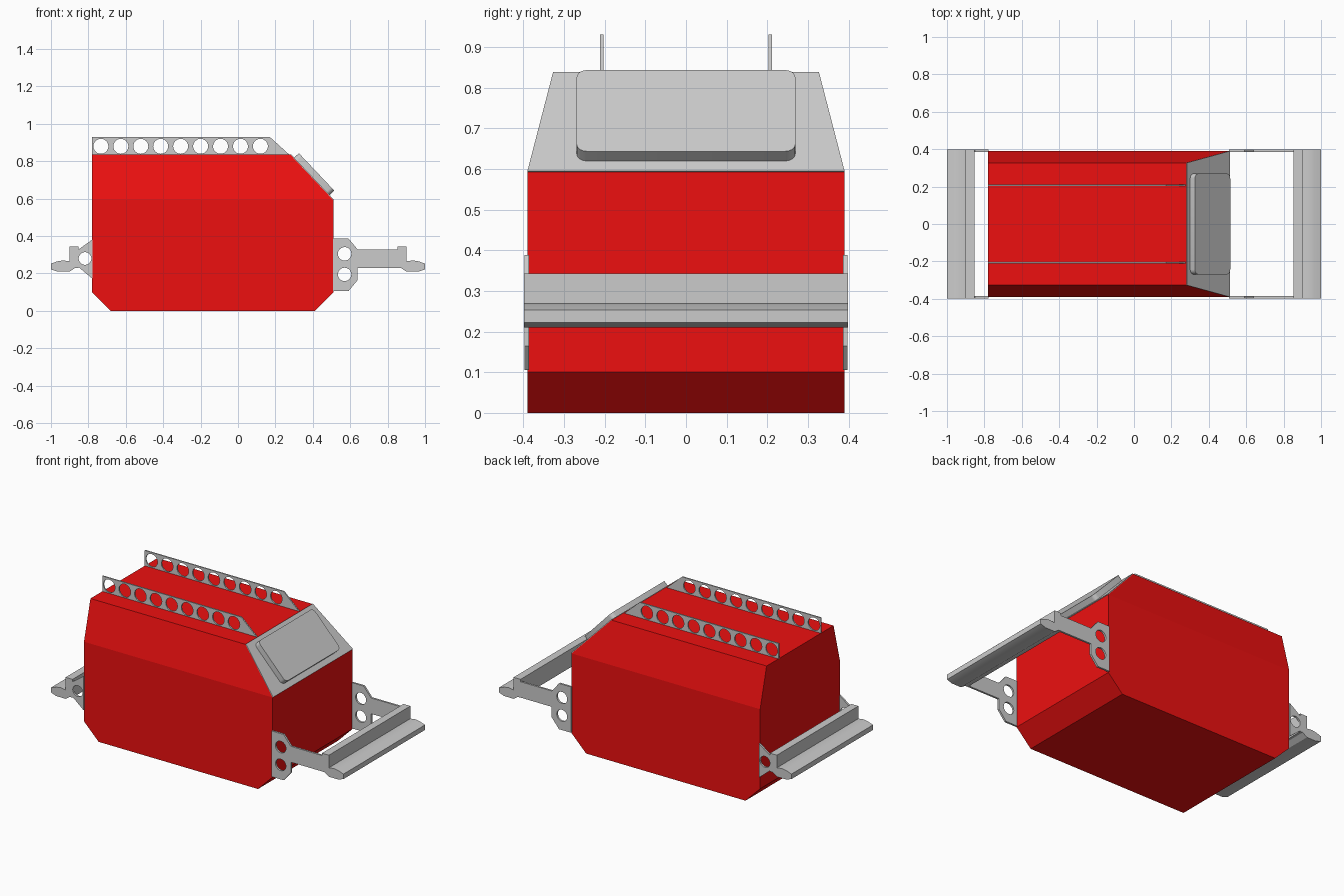
import bpy, bmesh
from math import cos, sin, pi
from mathutils import Matrix, Vector

if "Cube" in bpy.data.objects:
    bpy.data.objects.remove(bpy.data.objects["Cube"])


def finish(name, mesh, smooth=False):
    obj = bpy.data.objects.new(name, mesh)
    bpy.context.collection.objects.link(obj)
    if smooth:
        bpy.ops.object.select_all(action='DESELECT')
        obj.select_set(True)
        bpy.context.view_layer.objects.active = obj
        bpy.ops.object.shade_smooth_by_angle(angle=pi / 6)
    return obj


def circle(cx, cy, r, n=24):
    return [(cx + r * cos(2 * pi * i / n), cy + r * sin(2 * pi * i / n)) for i in range(n)]


def plate(name, outline, thickness, matrix, holes=()):
    """Filled outline with round holes, extruded to a given thickness."""
    curve = bpy.data.curves.new(name + "_outline", 'CURVE')
    curve.dimensions = '2D'
    curve.fill_mode = 'BOTH'
    curve.extrude = thickness / 2
    for loop in [outline] + [circle(*h) for h in holes]:
        spline = curve.splines.new('POLY')
        spline.points.add(len(loop) - 1)
        for p, (x, y) in zip(spline.points, loop):
            p.co = (x, y, 0, 1)
        spline.use_cyclic_u = True
    temp = bpy.data.objects.new(name + "_temp", curve)
    bpy.context.collection.objects.link(temp)
    deps = bpy.context.evaluated_depsgraph_get()
    mesh = bpy.data.meshes.new_from_object(temp.evaluated_get(deps))
    bpy.data.objects.remove(temp)
    bm = bmesh.new()
    bm.from_mesh(mesh)
    bmesh.ops.remove_doubles(bm, verts=bm.verts, dist=1e-5)
    bmesh.ops.recalc_face_normals(bm, faces=bm.faces)
    bm.to_mesh(mesh)
    bm.free()
    mesh.transform(matrix)
    return finish(name, mesh, True)


def upright(y):
    """Stands an XY outline up in the XZ plane at depth y."""
    return Matrix.Translation((0, y, 0)) @ Matrix.Rotation(pi / 2, 4, 'X')


red = bpy.data.materials.new("red_paint")
red.diffuse_color = (0.85, 0.005, 0.005, 1)
red.use_nodes = True
red.node_tree.nodes["Principled BSDF"].inputs["Base Color"].default_value = red.diffuse_color

# Body: side profile with half-widths, tapered above the shoulder line
profile = [(-.78, .10, .39), (-.68, 0, .39), (.41, 0, .39), (.51, .10, .39),
           (.51, .592, .39), (.28, .835, .327), (-.78, .835, .327), (-.78, .592, .39)]
bm = bmesh.new()
sides = [[bm.verts.new((x, s * w, z)) for x, z, w in profile] for s in (-1, 1)]
for side in sides:
    bm.faces.new([side[i] for i in (0, 1, 2, 3, 4, 7)])
    bm.faces.new([side[i] for i in (7, 4, 5, 6)])
for i in range(8):
    j = (i + 1) % 8
    bm.faces.new((sides[0][i], sides[0][j], sides[1][j], sides[1][i]))
bmesh.ops.recalc_face_normals(bm, faces=bm.faces)
mesh = bpy.data.meshes.new("body")
bm.to_mesh(mesh)
bm.free()
mesh.materials.append(red)
finish("body", mesh)

# Grey sloped front panel
mesh = bpy.data.meshes.new("sloped_panel")
mesh.from_pydata([(.51, -.39, .592), (.51, .39, .592), (.28, .327, .835), (.28, -.327, .835)],
                 [], [(0, 1, 2, 3)])
panel = finish("sloped_panel", mesh)
mod = panel.modifiers.new("thickness", 'SOLIDIFY')
mod.thickness = .004
mod.offset = 1

# Raised hatch with rounded corners on the slope
up = Vector((-.23, 0, .243)).normalized()
across = Vector((0, 1, 0))
normal = across.cross(up)
centre = Vector((.3925, 0, .717)) + normal * .019
frame = Matrix((across, up, normal)).transposed().to_4x4()
hw, hh, r = .269, .1375, .025
corners = [(1, 1, 0), (-1, 1, 1), (-1, -1, 2), (1, -1, 3)]
outline = [(sx * (hw - r) + r * cos((q + k / 5) * pi / 2),
            sy * (hh - r) + r * sin((q + k / 5) * pi / 2))
           for sx, sy, q in corners for k in range(6)]
plate("hatch", outline, .038, Matrix.Translation(centre) @ frame)

# Perforated roof rails and bumper brackets, one of each per side
rail = [(-.78, .833), (.277, .833), (.17, .93), (-.78, .93)]
rail_holes = [(-.733 + .1066 * i, .88, .04) for i in range(9)]
front_arm = [(.508, .105), (.59, .105), (.64, .165), (.64, .23), (.87, .23),
             (.87, .328), (.64, .328), (.59, .388), (.508, .388)]
rear_arm = [(-.778, .172), (-.778, .382), (-.85, .33), (-.87, .33), (-.87, .232), (-.85, .232)]
for s, label in ((-1, "right"), (1, "left")):
    plate("roof_rail_" + label, rail, .008, upright(s * .207), rail_holes)
    plate("front_bracket_" + label, front_arm, .012, upright(s * .3915),
          [(.57, .305, .036), (.57, .195, .036)])
    plate("rear_bracket_" + label, rear_arm, .012, upright(s * .3915), [(-.818, .28, .034)])

# Bumpers: the same stepped bar at both ends
bar = [(.853, .23), (.87, .23), (.90, .21), (.965, .21), (1.0, .222), (1.0, .253),
       (.965, .265), (.935, .27), (.90, .265), (.90, .343), (.853, .343)]
for s, label in ((1, "front"), (-1, "rear")):
    plate(label + "_bumper", [(s * x, z) for x, z in bar], .796, upright(0))
